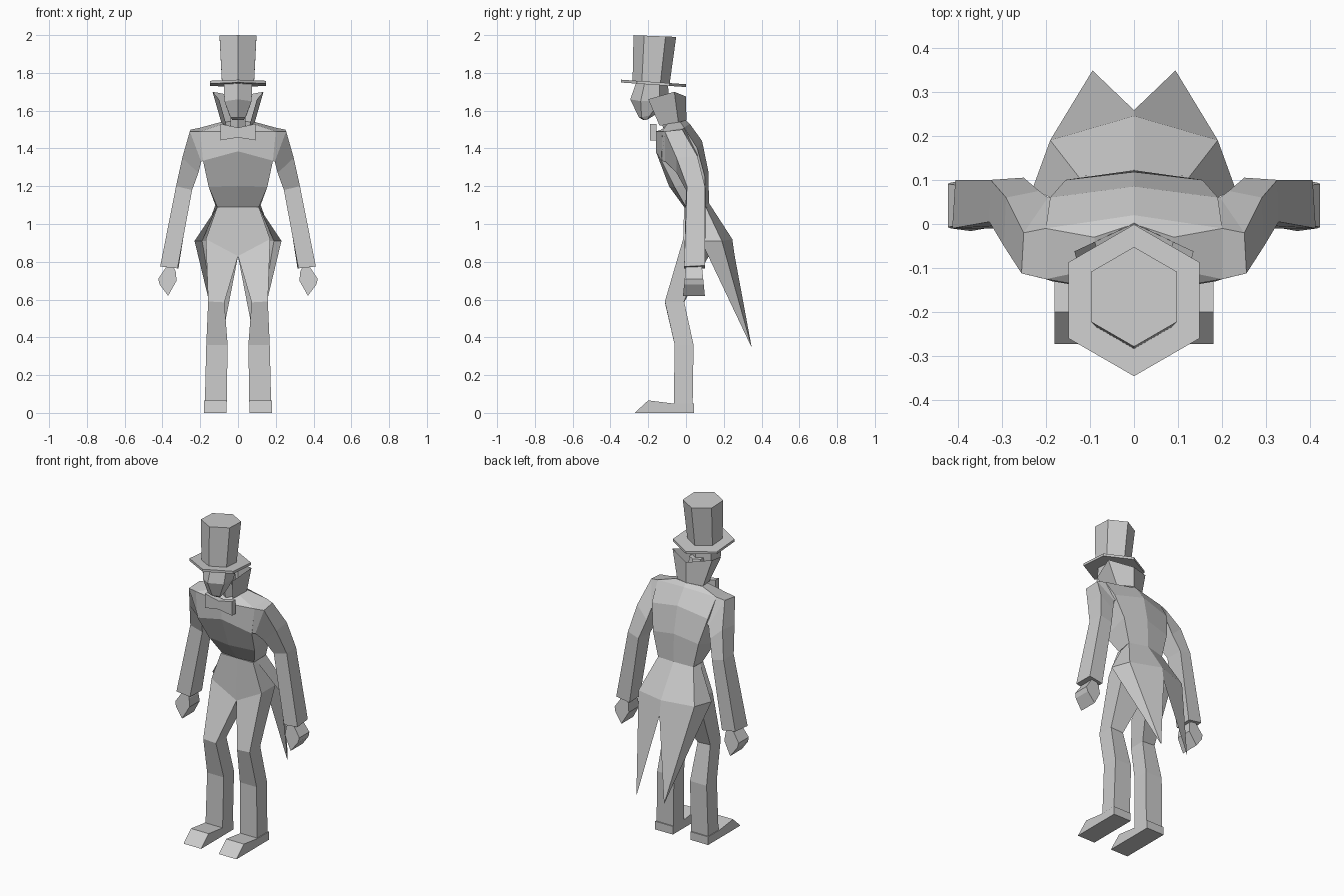
import bpy, bmesh, math
from mathutils import Vector

if "Cube" in bpy.data.objects:
    bpy.data.objects.remove(bpy.data.objects["Cube"])

grey = bpy.data.materials.new("plain grey")
grey.diffuse_color = (0.6, 0.6, 0.6, 1)
grey.use_nodes = True
grey.node_tree.nodes["Principled BSDF"].inputs["Base Color"].default_value = grey.diffuse_color


def finish(name, bm):
    """Mirror the half mesh over x = 0, weld it and make an object."""
    # faces lying in the mirror plane would end up inside the part
    inner = [f for f in bm.faces if all(abs(v.co.x) < 1e-4 for v in f.verts)]
    bmesh.ops.delete(bm, geom=inner, context='FACES')
    dup = bmesh.ops.duplicate(bm, geom=bm.verts[:] + bm.edges[:] + bm.faces[:])["geom"]
    for g in dup:
        if isinstance(g, bmesh.types.BMVert):
            g.co.x = -g.co.x
    bmesh.ops.reverse_faces(bm, faces=[g for g in dup if isinstance(g, bmesh.types.BMFace)])
    bmesh.ops.remove_doubles(bm, verts=bm.verts[:], dist=1e-4)
    bmesh.ops.recalc_face_normals(bm, faces=bm.faces[:])
    me = bpy.data.meshes.new(name)
    bm.to_mesh(me)
    bm.free()
    me.materials.append(grey)
    ob = bpy.data.objects.new(name, me)
    bpy.context.collection.objects.link(ob)
    return ob


def loft(name, rings, closed=False, caps=True):
    """Skin the right-hand half through rings of points."""
    bm = bmesh.new()
    rows = [[bm.verts.new(p) for p in r] for r in rings]
    n = len(rows[0])
    for a, b in zip(rows, rows[1:]):
        for i in range(n if closed else n - 1):
            j = (i + 1) % n
            bm.faces.new((a[i], a[j], b[j], b[i]))
    if caps:
        bm.faces.new(rows[0])
        bm.faces.new(rows[-1])
    return finish(name, bm)


def half_hex(r, cy, z, tilt=0.0):
    """Right half of a hexagon with corners to front and back; tilt lowers the back."""
    pts = []
    for k in range(4):
        a = math.radians(60 * k)
        y = -r * math.cos(a)
        pts.append((r * math.sin(a), cy + y, z - tilt * y))
    return pts


def box_ring(x0, x1, y0, y1, z_in, z_out):
    return [(x0, y0, z_in), (x1, y0, z_out), (x1, y1, z_out), (x0, y1, z_in)]


# Top hat
loft("hat_brim", [half_hex(0.172, -0.173, 1.737, 0.07),
                  half_hex(0.172, -0.173, 1.752, 0.07)])
loft("hat_crown", [half_hex(0.098, -0.185, 1.745, 0.06),
                   half_hex(0.113, -0.165, 1.995, 0.04)])

# Head and neck
loft("head", [
    [(0, -.265, 1.745), (.075, -.22, 1.742), (.075, -.14, 1.737), (0, -.095, 1.735)],
    [(0, -.295, 1.66), (.072, -.24, 1.65), (.072, -.14, 1.65), (0, -.09, 1.65)],
    [(0, -.25, 1.565), (.04, -.235, 1.565), (.045, -.19, 1.575), (0, -.13, 1.60)],
    [(0, -.225, 1.55), (.03, -.22, 1.55), (.03, -.205, 1.553), (0, -.20, 1.555)]])
loft("neck", [half_hex(0.045, -0.075, 1.50), half_hex(0.045, -0.11, 1.67)])

# Standing collar, open at the front
loft("collar", [
    [(.06, -.14, 1.52), (.088, -.04, 1.535), (0, .002, 1.55)],
    [(.10, -.20, 1.66), (.135, -.062, 1.70), (0, 0, 1.675)]], caps=False)

# Bow tie
loft("bow_tie", [
    [(0, y, 1.51), (.092, y, 1.53), (.092, y, 1.443), (0, y, 1.458)]
    for y in (-.19, -.155)])

# Jacket body: front centre, front side, back side, back centre
loft("jacket", [
    [(0, -.13, 1.50), (.08, -.10, 1.53), (.09, -.03, 1.54), (0, 0, 1.55)],
    [(0, -.16, 1.49), (.20, -.125, 1.49), (.20, -.01, 1.51), (0, .02, 1.53)],
    [(0, -.16, 1.385), (.185, -.13, 1.335), (.19, .06, 1.40), (0, .085, 1.44)],
    [(0, -.09, 1.20), (.155, -.06, 1.195), (.155, .10, 1.25), (0, .118, 1.28)],
    [(0, -.01, 1.09), (.11, 0, 1.09), (.12, .10, 1.10), (0, .122, 1.11)]])

# Jacket tails: flared skirt running down to one point on each side
bm = bmesh.new()
w0, w1, w2, h0, h1, h2, tip, notch = [bm.verts.new(p) for p in (
    (.11, .02, 1.09), (.12, .10, 1.10), (0, .122, 1.11),
    (.23, .08, .91), (.19, .19, .91), (0, .245, .92),
    (.094, .348, .345), (0, .258, .83))]
for f in ((w0, w1, h1, h0), (w1, w2, h2, h1), (h0, h1, tip), (h1, h2, notch, tip)):
    bm.faces.new(f)
finish("jacket_tails", bm)

# Sleeves: top front, top back, bottom back, bottom front
loft("sleeves", [
    [(.20, -.125, 1.49), (.20, -.01, 1.51), (.18, .06, 1.37), (.18, -.13, 1.335)],
    [(.255, -.112, 1.49), (.25, -.02, 1.50), (.195, .06, 1.36), (.195, -.11, 1.33)],
    [(.295, -.05, 1.35), (.29, .06, 1.36), (.215, .075, 1.29), (.21, -.05, 1.27)],
    [(.328, .005, 1.20), (.325, .10, 1.20), (.25, .105, 1.18), (.243, 0, 1.18)],
    [(.412, -.01, .775), (.405, .10, .78), (.315, .10, .765), (.32, -.01, .765)]],
    closed=True)

# Hands
hand = [(.345, .78), (.375, .78), (.422, .71), (.415, .68), (.37, .62), (.325, .70), (.33, .75)]
loft("hands", [[(x, y + (z - .7) * .1 * s, z) for x, z in hand]
               for y, s in ((-.008, 1), (.092, -1))], closed=True)

# Trousers: hips, crotch, knee, shin and ankle
loft("trousers", [
    box_ring(0, .11, -.01, .11, 1.09, 1.09),
    box_ring(0, .17, -.015, .12, .83, .92),
    box_ring(.072, .158, -.112, -.01, .585, .59),
    box_ring(.055, .168, -.06, .04, .36, .36),
    box_ring(.06, .176, -.065, .035, .03, .03)], closed=True)

# Shoes
shoe = [(-.272, 0), (-.20, .066), (-.07, .05), (.042, .05), (.042, 0)]
loft("shoes", [[(x, y, z) for y, z in shoe] for x in (.06, .18)], closed=True)
